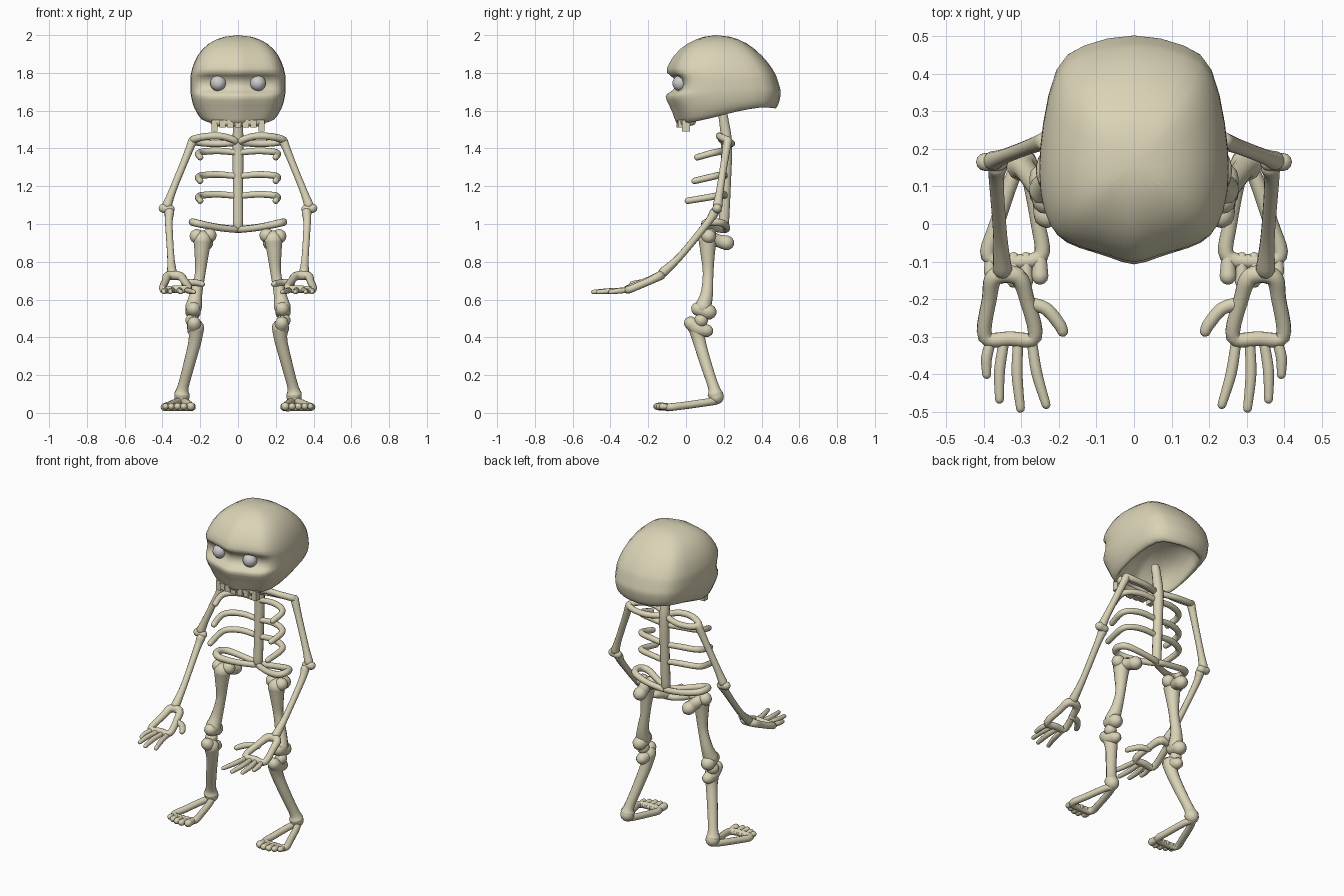
import bpy, bmesh, math
from mathutils import Vector

bone = bpy.data.materials.new("bone")
bone.diffuse_color = (0.70, 0.65, 0.47, 1)


def finish(name, bm, mat=bone):
    bmesh.ops.recalc_face_normals(bm, faces=bm.faces)
    me = bpy.data.meshes.new(name)
    bm.to_mesh(me)
    bm.free()
    for p in me.polygons:
        p.use_smooth = True
    if mat:
        me.materials.append(mat)
    ob = bpy.data.objects.new(name, me)
    bpy.context.collection.objects.link(ob)
    return ob


def spline(pts, closed, steps=5):
    # Catmull-Rom through points that carry x, y, z and radius
    v = [Vector(p) for p in pts]
    n = len(v)
    get = (lambda i: v[i % n]) if closed else (lambda i: v[max(0, min(n - 1, i))])
    out = []
    for i in range(n if closed else n - 1):
        a, b, c, d = (get(i + k) for k in (-1, 0, 1, 2))
        for s in range(steps):
            t = s / steps
            out.append(b + 0.5 * t * (c - a + t * (2 * a - 5 * b + 4 * c - d + t * (3 * (b - c) + d - a))))
    return out if closed else out + [v[-1]]


def tube(name, pts, closed=False, sides=12):
    # rounded bone along a path, radius given per point
    path = [(p.to_3d(), p[3]) for p in spline(pts, closed)]
    n = len(path)
    tan = []
    for i in range(n):
        a = path[(i - 1) % n if closed else max(0, i - 1)][0]
        b = path[(i + 1) % n if closed else min(n - 1, i + 1)][0]
        tan.append((b - a).normalized())
    rings = [(c, r, t) for (c, r), t in zip(path, tan)]
    if not closed:
        angles = [math.radians(a) for a in (85, 60, 30)]
        (c0, r0, t0), (c1, r1, t1) = rings[0], rings[-1]
        head = [(c0 - t0 * r0 * math.sin(a), r0 * math.cos(a), t0) for a in angles]
        tail = [(c1 + t1 * r1 * math.sin(a), r1 * math.cos(a), t1) for a in reversed(angles)]
        rings = head + rings + tail
    bm = bmesh.new()
    u = rings[0][2].orthogonal().normalized()
    loops = []
    for c, r, t in rings:
        u = (u - t * u.dot(t)).normalized()
        w = t.cross(u)
        loops.append([bm.verts.new(c + r * (u * math.cos(k * math.tau / sides) + w * math.sin(k * math.tau / sides)))
                      for k in range(sides)])
    for i in range(len(loops) - (0 if closed else 1)):
        a, b = loops[i], loops[(i + 1) % len(loops)]
        for k in range(sides):
            j = (k + 1) % sides
            bm.faces.new((a[k], a[j], b[j], b[k]))
    if not closed:
        bm.faces.new(loops[0])
        bm.faces.new(loops[-1])
    return finish(name, bm)


def ball(name, c, r, mat=bone):
    bm = bmesh.new()
    bmesh.ops.create_uvsphere(bm, u_segments=20, v_segments=12, radius=r)
    bmesh.ops.translate(bm, verts=bm.verts, vec=c)
    return finish(name, bm, mat)


# skull: stacked rings (front z, back z, front y, back y, half width, socket depth)
half = [(0, 0), (.25, .05), (.6, .085), (.82, .13), (.95, .24), (1, .41), (.96, .6), (.83, .87), (.57, .94), (0, 1)]
section = half + [(-x, y) for x, y in half[-2:0:-1]]
levels = [(1.68, 1.72, .08, .38, .14, 0), (1.60, 1.68, .01, .43, .18, 0), (1.525, 1.625, -.03, .46, .185, 0),
          (1.515, 1.605, -.06, .485, .2, 0), (1.59, 1.63, -.078, .502, .237, 0), (1.66, 1.68, -.118, .514, .252, 0),
          (1.69, 1.705, -.122, .515, .255, 0), (1.705, 1.72, -.11, .51, .256, 1), (1.78, 1.78, -.11, .492, .256, 1),
          (1.795, 1.795, -.125, .485, .253, 0), (1.85, 1.85, -.102, .452, .241, 0), (1.93, 1.93, -.045, .375, .197, 0),
          (1.985, 1.985, .055, .28, .115, 0)]
depth = [.045, .045, .055, .025]
bm = bmesh.new()
rings = []
for i, (zf, zb, yf, yb, w, s) in enumerate(levels):
    ring = []
    for x, v in section:
        y = yf + (yb - yf) * v
        z = zf + (zb - zf) * min(1, v * 1.15)
        if i in (2, 3):  # lower rim: low cheek, notch behind the ear
            z += .012 if .55 < v < .9 else 0
        if s:
            k = min(range(len(half)), key=lambda j: abs(half[j][0] - abs(x)) + abs(half[j][1] - v))
            y += depth[k] if k < len(depth) else 0
        ring.append(bm.verts.new((x * w, y, z)))
    rings.append(ring)
n = len(section)
for a, b in zip(rings, rings[1:]):
    for k in range(n):
        bm.faces.new((a[k], a[(k + 1) % n], b[(k + 1) % n], b[k]))
for ring, tip in ((rings[0], (0, .22, 1.74)), (rings[-1], (0, .16, 2.004))):
    t = bm.verts.new(tip)
    for k in range(n):
        bm.faces.new((ring[k], ring[(k + 1) % n], t))
skull = finish("skull", bm)
skull.modifiers.new("soften", 'SUBSURF').levels = 1
skull.modifiers["soften"].render_levels = 1

# upper jaw and teeth
tube("upper_jaw", [(-.125, .03, 1.545, .024), (-.095, -.005, 1.54, .024), (0, -.02, 1.54, .024),
                   (.095, -.005, 1.54, .024), (.125, .03, 1.545, .024)])
for x, y, w, low in ((.125, .0, .032, 1.49), (.082, -.02, .034, 1.51), (.042, -.025, .034, 1.51), (.0, -.03, .034, 1.51)):
    for s in ((1, -1) if x else (1,)):
        bm = bmesh.new()
        bmesh.ops.create_cube(bm, size=1)
        for v in bm.verts:
            v.co = (s * x + v.co.x * w, y + v.co.y * .04, (low + 1.55) / 2 + v.co.z * (1.55 - low))
        tooth = finish("tooth", bm)
        for p in tooth.data.polygons:
            p.use_smooth = False

# spine
tube("spine", [(0, .2, .99, .028), (0, .21, 1.2, .028), (0, .215, 1.42, .03), (0, .2, 1.55, .026), (0, .19, 1.6, .026)])


def side(s):
    def t(name, pts, closed=False):
        tube(name, [(s * p[0], *p[1:]) for p in pts], closed)

    def b(name, x, y, z, r, mat=bone):
        ball(name, (s * x, y, z), r, mat)

    b("eye", .105, -.03, 1.745, .042, None)
    # shoulder girdle and ribs
    t("collar_bone", [(.01, .2, 1.435, .018), (.08, .18, 1.463, .019), (.17, .18, 1.463, .019), (.24, .215, 1.445, .02),
                      (.2, .238, 1.43, .018), (.1, .238, 1.425, .018)], True)
    for z, y in ((1.395, .06), (1.27, .045), (1.165, .01)):
        t("rib", [(0, .205, z - .018, .016), (.1, .2, z - .008, .018), (.18, .175, z - .012, .018),
                  (.21, .13, z - .022, .018), (.2, y, z - .042, .017)])
    # pelvis
    t("pelvis", [(.0, .205, .97, .018), (.12, .215, .985, .018), (.22, .19, 1.005, .02), (.24, .13, 1.01, .02),
                 (.2, .1, 1.0, .02), (.1, .14, .98, .018)], True)
    # arm
    t("upper_arm", [(.24, .22, 1.44, .024), (.28, .205, 1.34, .02), (.345, .18, 1.18, .02), (.375, .168, 1.1, .026)])
    t("elbow", [(.36, .165, 1.078, .025), (.395, .165, 1.083, .025)])
    t("forearm", [(.363, .15, 1.06, .026), (.366, .11, 1.0, .02), (.356, -.03, .83, .019), (.35, -.12, .745, .026)])
    # hand
    t("palm", [(.31, -.14, .725, .024), (.37, -.14, .725, .024), (.385, -.2, .695, .02), (.396, -.3, .653, .02),
               (.33, -.305, .655, .02), (.264, -.3, .66, .02), (.285, -.2, .7, .02)], True)
    t("thumb", [(.285, -.21, .69, .018), (.235, -.225, .69, .018), (.2, -.265, .685, .017), (.19, -.285, .682, .015)])
    for x0, x1, y in ((.272, .234, -.48), (.308, .302, -.49), (.345, .358, -.466), (.38, .392, -.4)):
        t("finger", [(x0, -.31, .65, .014), ((x0 + x1) / 2 + .006, (y - .31) / 2, .646, .015), (x1, y, .64, .012)])
    # thigh with hip knobs
    t("thigh", [(.188, .115, .915, .05), (.192, .115, .85, .04), (.2, .117, .74, .029), (.222, .11, .63, .034),
                (.235, .09, .56, .045)])
    b("hip_knob_outer", .218, .12, .935, .038)
    t("hip_neck", [(.19, .13, .925, .035), (.175, .175, .91, .035), (.17, .215, .9, .04)])
    b("hip_knob_inner", .152, .125, .94, .038)
    t("knee_upper", [(.235, .065, .55, .038), (.238, .12, .535, .042)])
    b("knee_cap", .242, .08, .49, .036)
    # shin
    t("knee_lower", [(.232, .025, .475, .036), (.23, .065, .445, .04), (.23, .11, .435, .034)])
    t("shin", [(.222, .055, .45, .044), (.228, .07, .38, .035), (.258, .105, .26, .031), (.29, .145, .14, .03),
               (.297, .155, .1, .042)])
    b("heel", .297, .16, .085, .04)
    # foot frame and toes
    t("foot", [(.285, .14, .06, .02), (.255, .0, .04, .02), (.248, -.085, .03, .021), (.32, -.1, .03, .02),
               (.388, -.085, .03, .02), (.365, .0, .04, .02), (.315, .14, .06, .02)], True)
    for x, r, y in ((.25, .023, -.15), (.287, .019, -.163), (.32, .019, -.16), (.353, .018, -.15), (.383, .017, -.135)):
        t("toe", [(x, -.09, .032, r * .8), (x, y + r / 2, .034, r)])


for s in (1, -1):
    side(s)
